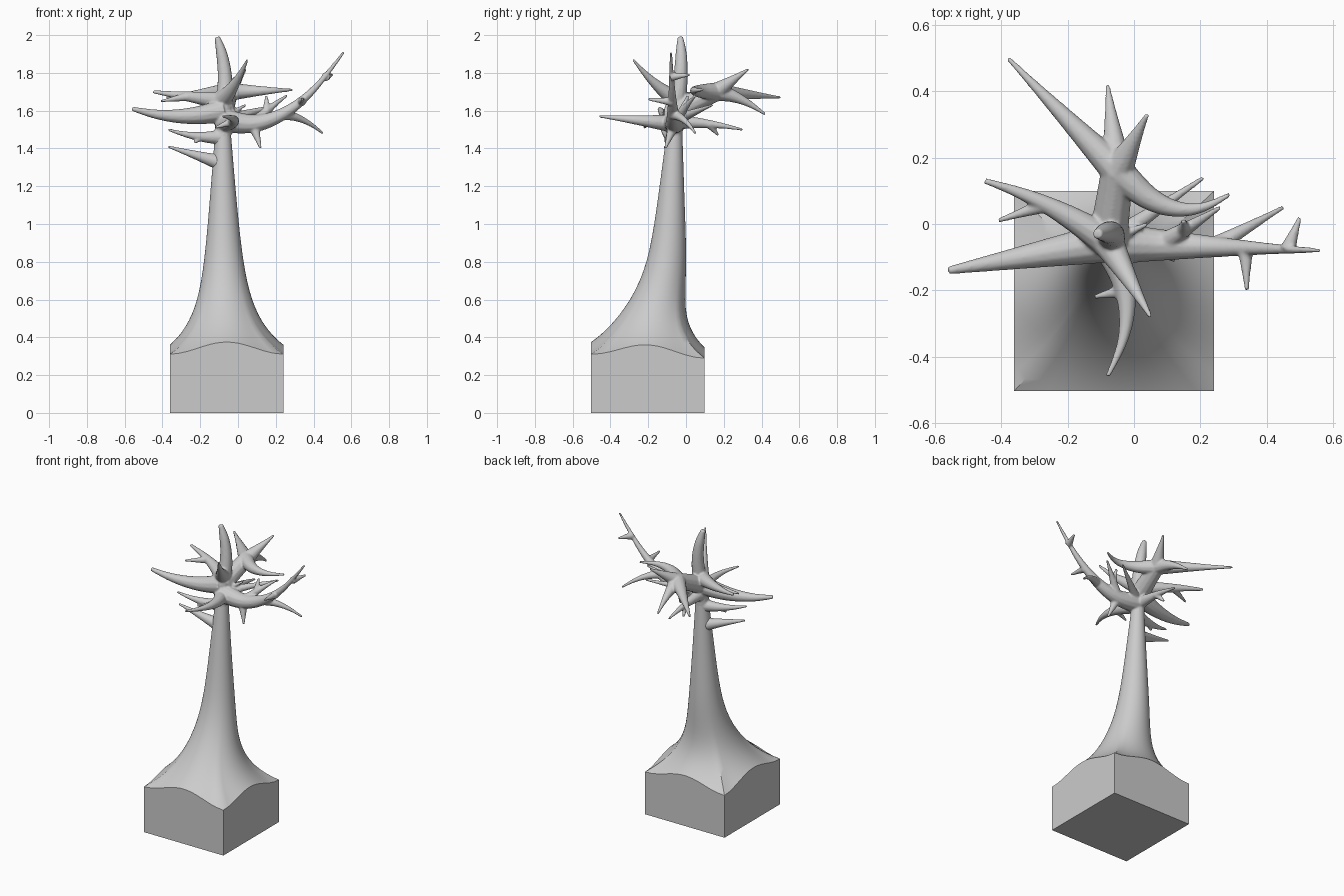
import bpy
import bmesh
from math import sin, cos, exp, pi
from mathutils import Vector

cube = bpy.data.objects.get("Cube")
if cube:
    bpy.data.objects.remove(cube, do_unlink=True)

# One plain grey for the whole sculpted tree
grey = bpy.data.materials.new("plain grey")
grey.use_nodes = True
tone = (.6, .6, .6, 1)
grey.diffuse_color = tone
grey.node_tree.nodes["Principled BSDF"].inputs["Base Color"].default_value = tone

RIM = .36          # height of the block's upper edge
TOP = 1.5          # height where the trunk dissolves into the crown


def activate(obj):
    bpy.ops.object.select_all(action='DESELECT')
    obj.select_set(True)
    bpy.context.view_layer.objects.active = obj


def axis(z):
    """Centre of the leaning trunk at a height."""
    x = -.08 + .02 * exp((RIM - z) / .3)
    y = -.06 - .05 * (TOP - z) - .085 * exp(-((z - RIM) / .3) ** 2)
    return Vector((x, y, z))


def trunk_radius(z):
    """Slow taper plus a flare that spreads out to the block's edge."""
    return .04 + .08 * (TOP - z) + .17 * exp((RIM - z) / .15)


def trunk_ring(bm, z, square, dip, sides=64):
    """Loop between a circle (square = 0) and a square (square = 1) with lowered corners."""
    centre, radius = axis(max(z, RIM)), trunk_radius(max(z, RIM))
    verts = []
    for i in range(sides):
        angle = 2 * pi * i / sides
        c, s = cos(angle), sin(angle)
        big, small = max(abs(c), abs(s)), min(abs(c), abs(s))
        reach = radius * big ** -square
        fall = dip * (sin(pi / 2 * small / big) ** 2 + s / 4)
        verts.append(bm.verts.new((centre.x + reach * c, centre.y + reach * s, z - fall)))
    return verts


# Square block flowing into a flared trunk
bm = bmesh.new()
loops = [trunk_ring(bm, 0, 1, 0)]
steps = 24
for k in range(steps + 1):
    height = RIM + (TOP - RIM) * (k / steps) ** 2
    square = exp((RIM - height) / .1)
    loops.append(trunk_ring(bm, height, square, .06 * square))
for low, high in zip(loops, loops[1:]):
    for i in range(len(low)):
        j = (i + 1) % len(low)
        bm.faces.new((low[i], low[j], high[j], high[i]))
bm.faces.new(loops[0][::-1])
bm.faces.new(loops[-1])
mesh = bpy.data.meshes.new("trunk_and_block")
bm.to_mesh(mesh)
bm.free()
trunk = bpy.data.objects.new("trunk_and_block", mesh)
bpy.context.collection.objects.link(trunk)
mesh.materials.append(grey)
activate(trunk)
bpy.ops.object.shade_smooth_by_angle(angle=pi / 5)

# Crown: tapered tubes that are later fused into one skin
curve = bpy.data.curves.new("crown", 'CURVE')
curve.dimensions = '3D'
curve.bevel_depth = 1
curve.bevel_resolution = 4
curve.use_fill_caps = True


def branch(start, tip, bend=(0, 0, 0), thick=.05, thin=.007, power=1.2, count=7):
    """Bowed, tapered limb; returns a function giving points along it for forks."""
    start, tip, bend = Vector(start), Vector(tip), Vector(bend)

    def along(t):
        return start.lerp(tip, t) + bend * 4 * t * (1 - t)

    spline = curve.splines.new('NURBS')
    spline.points.add(count - 1)
    spline.order_u = 3
    spline.use_endpoint_u = True
    spline.resolution_u = 5
    for i, point in enumerate(spline.points):
        t = i / (count - 1)
        point.co = (*along(t), 1)
        point.radius = thin + (thick - thin) * (1 - t) ** power
    return along


def twig(start, tip):
    branch(start, tip, thick=.025)


# Upper trunk core and the blunt horn on top
branch(axis(1.3), axis(1.65), thick=.044, thin=.044)
branch(axis(1.6), (-.11, -.03, 1.99), bend=(.025, .015, 0), thick=.047, thin=.015, power=.5)

# Long blunt arm on the right side
branch(axis(1.6), (-.56, -.14, 1.61), bend=(0, 0, -.035), thick=.062, thin=.012, power=1)

# Curling arm behind it, with its fork
curl = branch(axis(1.65), (-.45, .13, 1.7), bend=(0, .02, 0), thin=.009)
twig(curl(.5), (-.41, .01, 1.65))

# Two small lower spikes on the right side
low_spike = branch(axis(1.46), (-.37, -.13, 1.5), bend=(0, 0, -.015), thick=.042)
twig(low_spike(.4), (-.23, -.11, 1.43))
branch(axis(1.32), (-.37, -.11, 1.41), thick=.045)

# Rear hub with its spread of spikes
hub = (-.05, .16, 1.7)
branch(axis(1.6), hub, thick=.06, thin=.05)
branch(hub, (-.38, .5, 1.67))
branch(hub, (.04, .33, 1.82))
branch(hub, (-.08, .42, 1.58), bend=(0, 0, .02))
branch(hub, (.29, .09, 1.71), bend=(0, -.08, 0))

# Low rear spike with its fork
rear_spike = branch(axis(1.54), (-.08, .3, 1.5), bend=(0, 0, .01), thick=.042)
twig(rear_spike(.5), (-.1, .17, 1.47))

# Front spikes, high and low
branch(axis(1.66), (.05, -.28, 1.87), bend=(0, 0, -.02))
front_spike = branch(axis(1.53), (-.08, -.46, 1.57), bend=(.06, 0, 0))
twig(front_spike(.35), (-.12, -.22, 1.51))

# Great bent arm on the left side, with its forks
arm = branch(axis(1.55), (.56, -.08, 1.91), bend=(0, 0, -.15), thick=.065)
branch(arm(.5), (.45, .05, 1.48), bend=(0, 0, .02), thick=.03)
twig(arm(.65), (.34, -.2, 1.66))
twig(arm(.85), (.5, .02, 1.79))
branch(arm(.25), (.12, -.11, 1.4), thick=.035)
inner = branch(arm(.25), (.26, .05, 1.68), bend=(0, 0, .01), thick=.035)
twig(inner(.4), (.15, .01, 1.68))

# Short spikes between the arm and the hub
branch(axis(1.55), (.21, .14, 1.63), thick=.035)
twig(axis(1.56), (.04, 0, 1.63))

crown = bpy.data.objects.new("crown", curve)
bpy.context.collection.objects.link(crown)
activate(crown)
bpy.ops.object.convert(target='MESH')
crown = bpy.context.object

# Fuse and soften the joints
fuse = crown.modifiers.new("fuse", 'REMESH')
fuse.mode = 'VOXEL'
fuse.voxel_size = .0055
fuse.use_smooth_shade = True
soften = crown.modifiers.new("soften", 'SMOOTH')
soften.factor = .5
soften.iterations = 6
for modifier in ("fuse", "soften"):
    bpy.ops.object.modifier_apply(modifier=modifier)
crown.data.materials.clear()
crown.data.materials.append(grey)
bpy.ops.object.shade_smooth()
